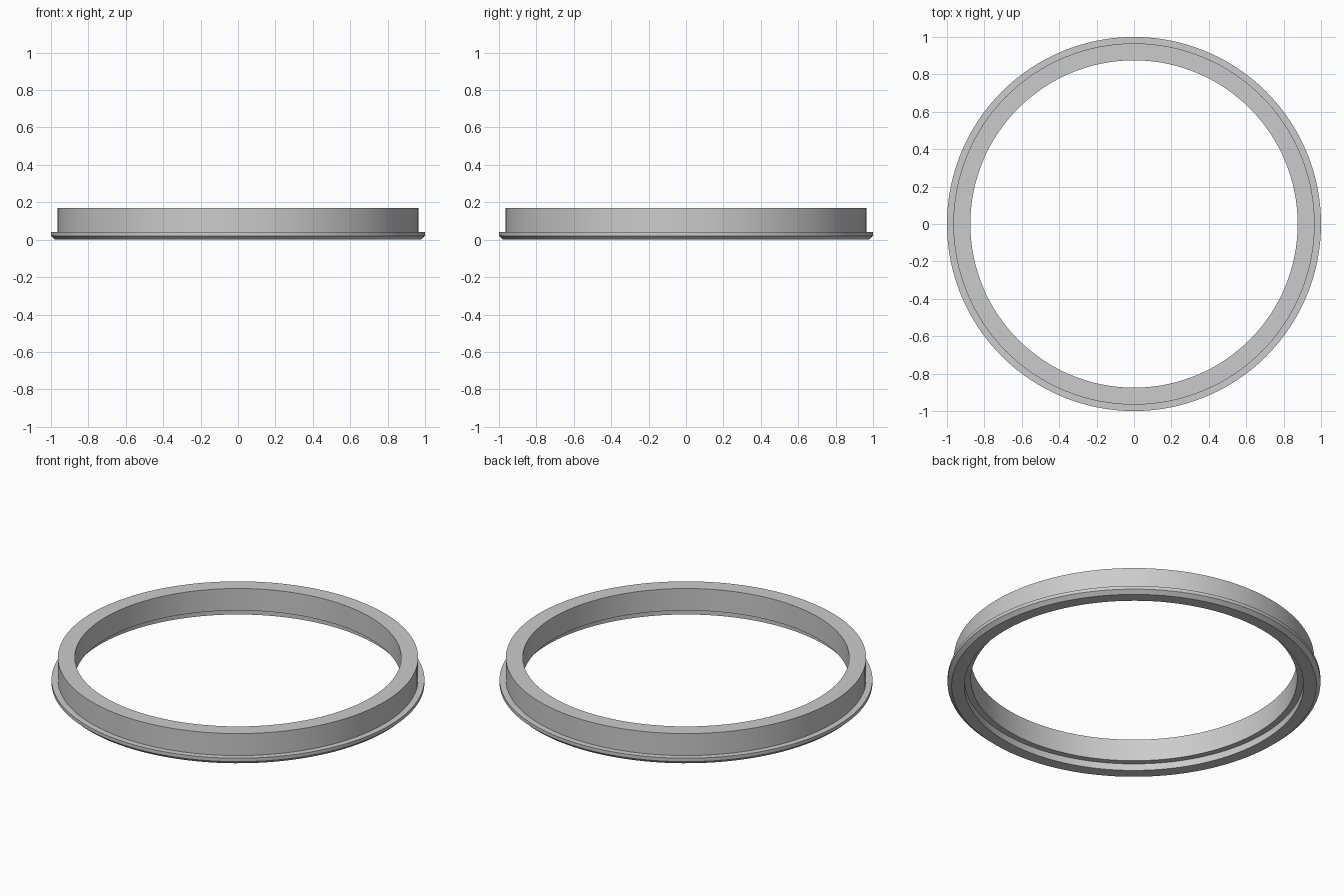
import bpy
import bmesh
import math

cube = bpy.data.objects.get("Cube")
if cube:
    bpy.data.objects.remove(cube, do_unlink=True)

SEGMENTS = 128

# Plain grey material
grey = bpy.data.materials.new("plain_grey")
grey.use_nodes = True
colour = (0.6, 0.6, 0.6, 1)
grey.diffuse_color = colour
grey.node_tree.nodes["Principled BSDF"].inputs["Base Color"].default_value = colour

# Cross-section as (radius, height): collar, chamfered flange, stepped recess below
profile = [
    (0.875, 0.17), (0.875, 0.04),
    (0.91, 0.04), (0.91, 0),
    (0.978, 0), (1, 0.02), (1, 0.04),
    (0.966, 0.04), (0.966, 0.17),
]

# Revolve the closed section around the z axis
bm = bmesh.new()
verts = [bm.verts.new((r, 0, z)) for r, z in profile]
edges = [bm.edges.new((a, b)) for a, b in zip(verts, verts[1:] + verts[:1])]
bmesh.ops.spin(bm, geom=verts + edges, cent=(0, 0, 0), axis=(0, 0, 1),
               angle=math.tau, steps=SEGMENTS, use_merge=True)
bmesh.ops.remove_doubles(bm, verts=bm.verts, dist=0.0001)
bmesh.ops.recalc_face_normals(bm, faces=bm.faces)

mesh = bpy.data.meshes.new("flanged_ring")
bm.to_mesh(mesh)
bm.free()
mesh.materials.append(grey)

ring = bpy.data.objects.new("flanged_ring", mesh)
bpy.context.collection.objects.link(ring)

# Smooth round walls, crisp rims
bpy.ops.object.select_all(action="DESELECT")
ring.select_set(True)
bpy.context.view_layer.objects.active = ring
bpy.ops.object.shade_smooth_by_angle(angle=math.radians(30))
